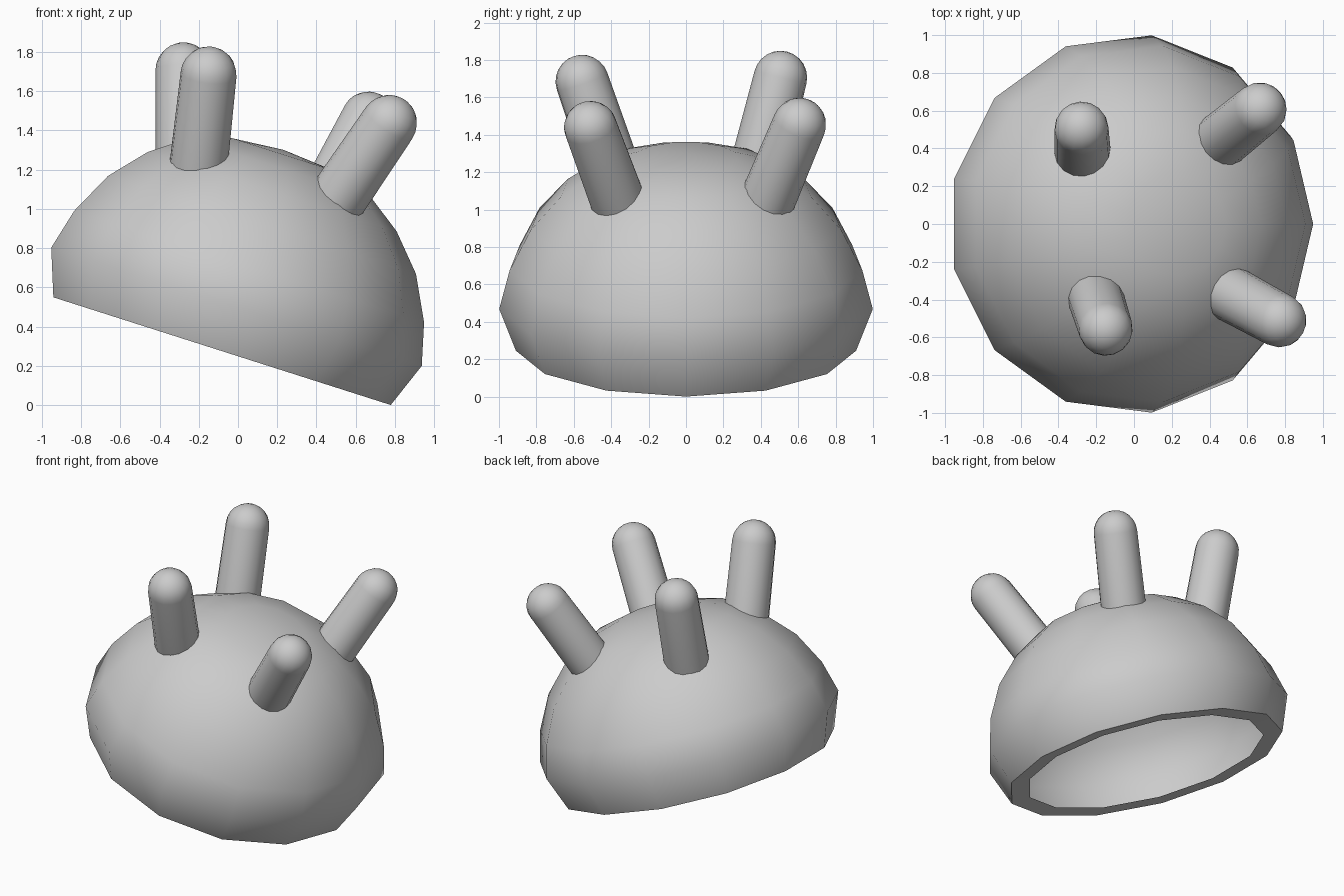
import bpy, bmesh
from math import pi, cos, sin, radians
from mathutils import Vector, Matrix

if "Cube" in bpy.data.objects:
    bpy.data.objects.remove(bpy.data.objects["Cube"])


def lathe(name, profile, matrix, sides=13, crease=45):
    """Revolve (radius, height) points around local z; zero radius makes a pole."""
    bm = bmesh.new()
    rings = []
    for r, h in profile:
        if r == 0:
            rings.append([bm.verts.new((0, 0, h))])
        else:
            rings.append([bm.verts.new((r * cos(2 * pi * k / sides), r * sin(2 * pi * k / sides), h))
                          for k in range(sides)])
    for a, b in zip(rings, rings[1:]):
        for k in range(sides):
            n = (k + 1) % sides
            if len(b) == 1:
                bm.faces.new((a[k], a[n], b[0]))
            else:
                bm.faces.new((a[k], a[n], b[n], b[k]))
    mesh = bpy.data.meshes.new(name)
    bm.to_mesh(mesh)
    bm.free()
    for p in mesh.polygons:
        p.use_smooth = True
    mesh.set_sharp_from_angle(angle=radians(crease))
    obj = bpy.data.objects.new(name, mesh)
    obj.matrix_world = matrix
    bpy.context.collection.objects.link(obj)
    return obj


# Tilted dome: thin skin with an inward flat rim around the open base
profile = [(.79, .242), (.916, .237), (1.006, .475), (.95, .689), (.836, .912),
           (.675, 1.09), (.495, 1.217), (.275, 1.287), (0, 1.31)]
tilt = Matrix.Translation((-.166, 0, .053)) @ Matrix.Rotation(radians(17.7), 4, 'Y')
lathe("dome_shell", profile, tilt)

# Round-tipped pegs: centre of the rounded tip, and outward direction
R = .143
peg = [(R + .006, -.54)]
peg += [(R * cos(radians(a)), R * sin(radians(a))) for a in range(0, 90, 15)] + [(0, R)]
pegs = {
    "left_front": ((-.15, -.555, 1.685), (.11, -.345, 1)),
    "left_back": ((-.278, .505, 1.706), (-.012, .255, 1)),
    "right_front": ((.77, -.51, 1.438), (.68, -.37, 1)),
    "right_back": ((.665, .606, 1.455), (.52, .42, 1)),
}
for name, (tip, direction) in pegs.items():
    turn = Vector(direction).to_track_quat('Z', 'Y').to_matrix().to_4x4()
    lathe("peg_" + name, peg, Matrix.Translation(tip) @ turn, sides=16)
